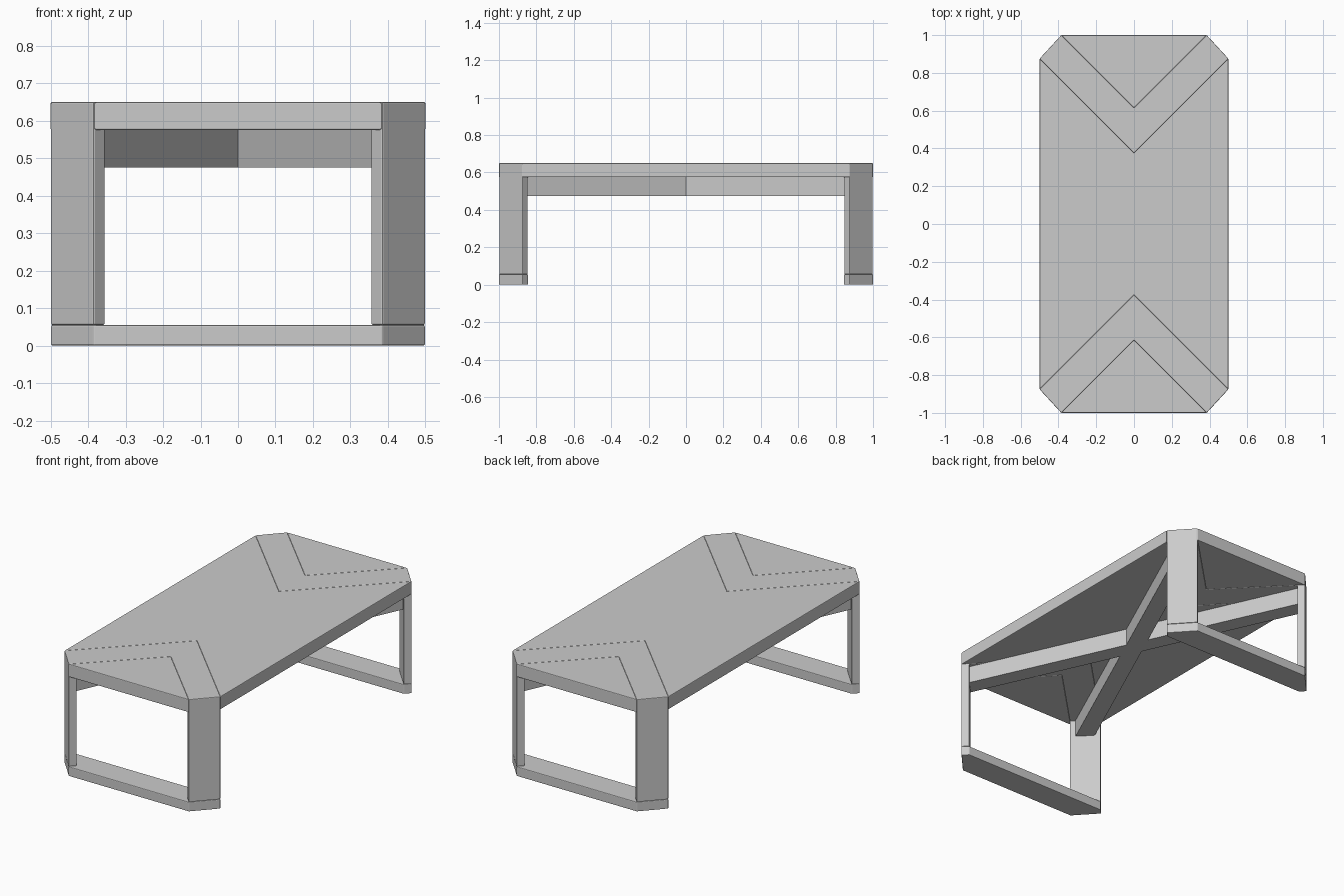
import bpy, math

if "Cube" in bpy.data.objects:
    bpy.data.objects.remove(bpy.data.objects["Cube"])

TOP, UNDER, FOOT = 0.65, 0.575, 0.055   # tabletop top, tabletop underside, foot rail top
T = 0.03                                # leg thickness along x and y
P, Q = (0.5, 0.875), (0.385, 1.0)       # ends of each chamfered corner
TIP_IN, TIP_OUT = P[1] - P[0], Q[1] - Q[0]


def finish(name, verts, faces, mirror=None, bevel=0.004):
    me = bpy.data.meshes.new(name)
    me.from_pydata(verts, [], faces)
    ob = bpy.data.objects.new(name, me)
    bpy.context.collection.objects.link(ob)
    # make normals consistent
    bpy.context.view_layer.objects.active = ob
    bpy.ops.object.mode_set(mode='EDIT')
    bpy.ops.mesh.select_all(action='SELECT')
    bpy.ops.mesh.normals_make_consistent(inside=False)
    bpy.ops.object.mode_set(mode='OBJECT')
    if mirror:
        m = ob.modifiers.new("Mirror", 'MIRROR')
        m.use_axis = mirror
    if bevel:
        b = ob.modifiers.new("Bevel", 'BEVEL')
        b.width, b.segments = bevel, 2
        b.limit_method, b.angle_limit = 'ANGLE', math.radians(30)
    return ob


def loft(name, a, b, caps=True, open_sides=(), **kw):
    """Closed solid between two matching loops; open_sides are left out."""
    n = len(a)
    faces = [(i, (i + 1) % n, n + (i + 1) % n, n + i) for i in range(n) if i not in open_sides]
    if caps:
        faces += [tuple(range(n))[::-1], tuple(range(n, 2 * n))]
    return finish(name, a + b, faces, **kw)


def prism(name, outline, z0, z1, **kw):
    return loft(name, [(x, y, z0) for x, y in outline], [(x, y, z1) for x, y in outline], **kw)


BOTH_ENDS = (False, True, False)

# centre panel of the tabletop, notched at both ends
prism("centre_panel", [(-0.5, -P[1]), (0, -TIP_IN), (0.5, -P[1]),
                       (0.5, P[1]), (0, TIP_IN), (-0.5, P[1])], UNDER, TOP)

# triangular end panels
prism("end_panels", [(-Q[0], 1), (0, TIP_OUT), (Q[0], 1)], UNDER, TOP, mirror=BOTH_ENDS)


# chevron bands that fold down into the legs
def leg_profile(p):
    s = [(0, TOP), (p[0], TOP), (p[0], UNDER), (T, UNDER), (T, FOOT), (0, FOOT)]
    return [(p[0] - u, p[1] - u, z) for u, z in s]


loft("chevron_legs", leg_profile(P), leg_profile(Q), open_sides=(1,),
     mirror=(True, True, False))

# foot rails joining the legs at each end
inner = (P[0] - T, P[1] - T)
prism("foot_rails", [(-P[0], P[1]), (-Q[0], 1), Q, P, inner, (-inner[0], inner[1])],
      0, FOOT, mirror=BOTH_ENDS)

# crossed support beams under the top
c = ((P[0] + Q[0]) / 2 - T, (P[1] + Q[1]) / 2 - T)
e = 0.0375
a, b = (c[0] - e, c[1] + e), (c[0] + e, c[1] - e)
slope = c[1] / c[0]
ya, xb = a[1] - a[0] * slope, b[0] - b[1] / slope
cross = [(0, ya), a, b, (xb, 0), (b[0], -b[1]), (a[0], -a[1])]
cross += [(-x, -y) for x, y in cross]
prism("cross_beams", cross, 0.475, UNDER, bevel=0)
